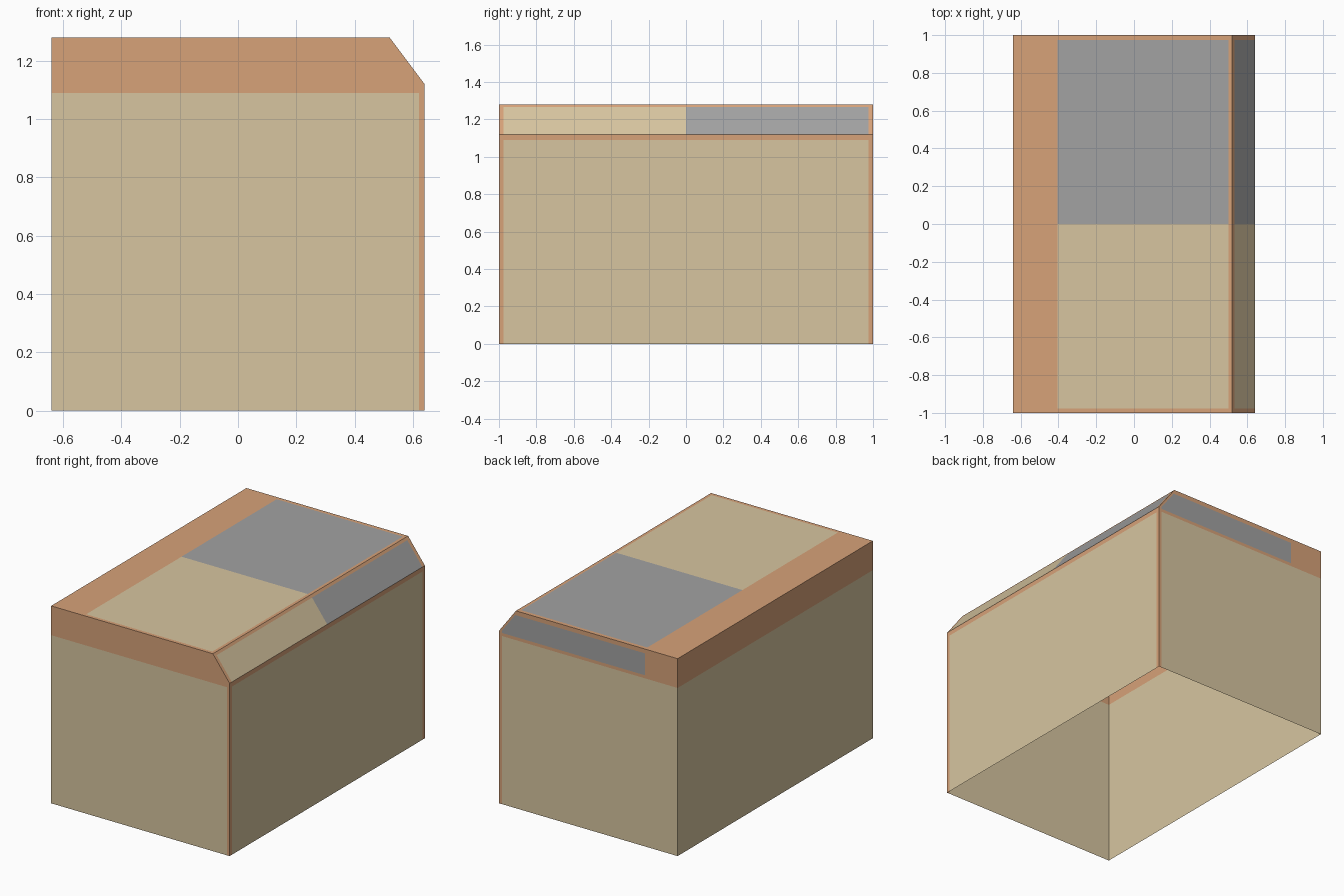
import bpy
import bmesh
from mathutils import Vector

if "Cube" in bpy.data.objects:
    bpy.data.objects.remove(bpy.data.objects["Cube"])


def material(name, rgb):
    m = bpy.data.materials.new(name)
    m.diffuse_color = (*rgb, 1.0)
    m.use_nodes = True
    m.node_tree.nodes["Principled BSDF"].inputs["Base Color"].default_value = m.diffuse_color
    return m


BEIGE, TERRACOTTA, GREY = 0, 1, 2
materials = [
    material("beige", (0.68, 0.56, 0.35)),
    material("terracotta", (0.68, 0.36, 0.19)),
    material("grey", (0.36, 0.36, 0.36)),
]

# Shell: end profile with one chamfered top edge, extruded along y, open below
profile = [(-0.64, 0), (-0.64, 1.28), (0.52, 1.28), (0.64, 1.12), (0.64, 0)]
bm = bmesh.new()
front = [bm.verts.new((x, -1, z)) for x, z in profile]
back = [bm.verts.new((x, 1, z)) for x, z in profile]
bm.faces.new(front)
bm.faces.new(back)
for i in range(len(profile) - 1):
    bm.faces.new((front[i], front[i + 1], back[i + 1], back[i]))
bm.normal_update()
bmesh.ops.recalc_face_normals(bm, faces=bm.faces[:])

# Cut the flat faces along the borders of the colour panels
CHAMFER = Vector((0.8, 0, 0.6))
INNER = 1.171
cuts = [((0, 0, z), (0, 0, 1)) for z in (1.09, 1.11, 1.252, 1.265)]
cuts += [((x, 0, 0), (1, 0, 0)) for x in (-0.405, 0.5, 0.62)]
cuts += [((0, y, 0), (0, 1, 0)) for y in (-0.977, 0, 0.975)]
for co, no in cuts:
    bmesh.ops.bisect_plane(bm, geom=bm.verts[:] + bm.edges[:] + bm.faces[:],
                           plane_co=co, plane_no=no, dist=1e-5)
# Slanted border of the back panel only
back_faces = [f for f in bm.faces if f.normal.y > 0.9]
back_geom = set(back_faces)
for f in back_faces:
    back_geom.update(f.edges)
    back_geom.update(f.verts)
bmesh.ops.bisect_plane(bm, geom=list(back_geom), plane_co=CHAMFER * INNER,
                       plane_no=CHAMFER, dist=1e-5)
bm.normal_update()


def panel_colour(f):
    c, n = f.calc_center_median(), f.normal
    inside_y = -0.977 < c.y < 0.975
    half = GREY if c.y > 0 else BEIGE
    if n.z > 0.9:                                   # top
        return half if inside_y and -0.405 < c.x < 0.5 else TERRACOTTA
    if n.z > 0.3:                                   # chamfer
        return half if inside_y and c.z < 1.265 else TERRACOTTA
    if n.x < -0.9:                                  # left wall
        return BEIGE if c.z < 1.09 else TERRACOTTA
    if n.x > 0.9:                                   # right wall
        return BEIGE if c.z < 1.09 and inside_y else TERRACOTTA
    if c.z < 1.09:                                  # front and back walls
        return BEIGE if c.x < 0.62 else TERRACOTTA
    if (n.y > 0.9 and 1.11 < c.z < 1.252 and -0.405 < c.x < 0.62
            and c.dot(CHAMFER) < INNER):            # back band
        return GREY
    return TERRACOTTA


for f in bm.faces:
    f.material_index = panel_colour(f)

mesh = bpy.data.meshes.new("box_shell")
bm.to_mesh(mesh)
bm.free()
for m in materials:
    mesh.materials.append(m)
shell = bpy.data.objects.new("box_shell", mesh)
bpy.context.collection.objects.link(shell)
